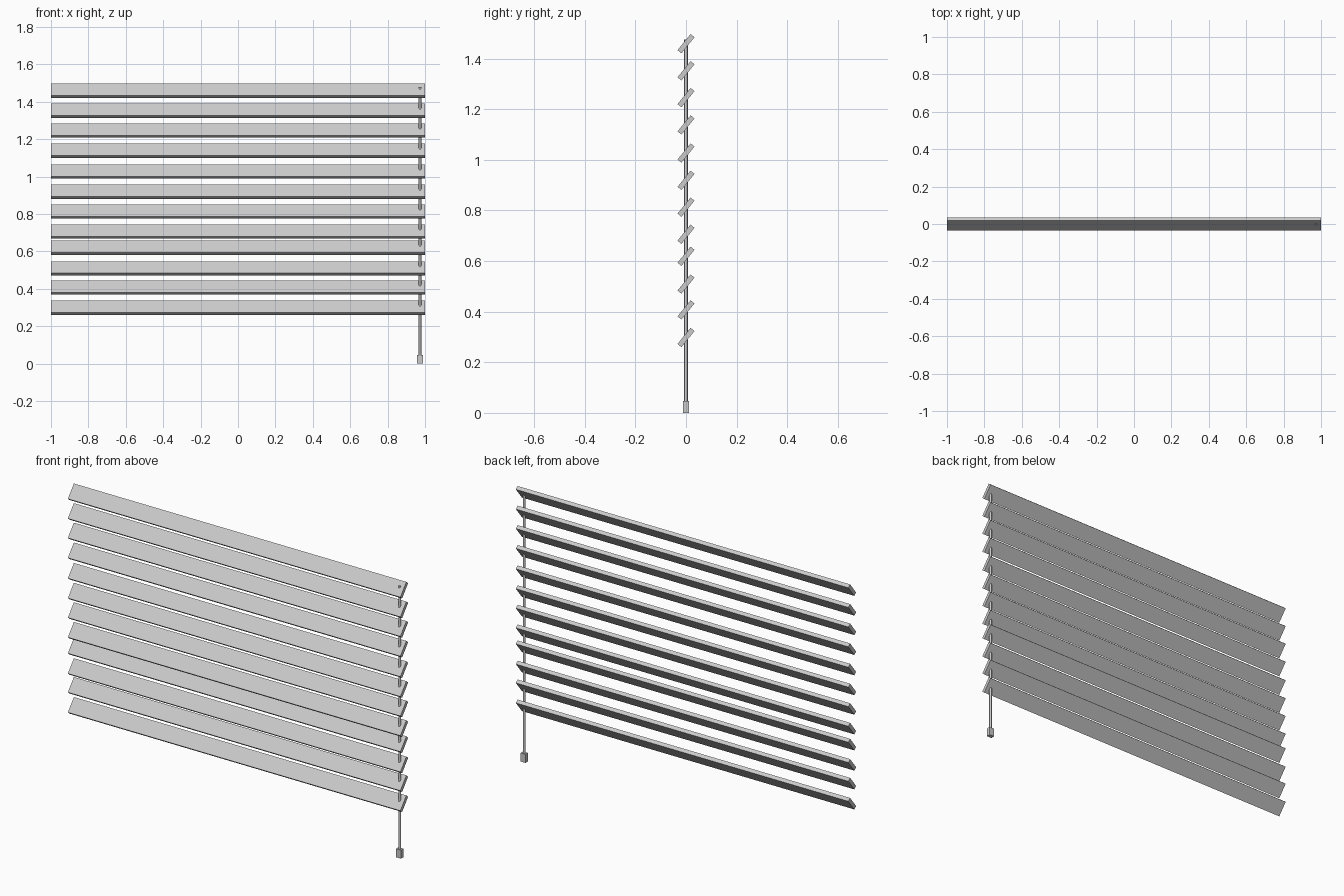
import bpy, math

if "Cube" in bpy.data.objects:
    bpy.data.objects.remove(bpy.data.objects["Cube"])

def box(name, size, loc, tilt=0.0):
    bpy.ops.mesh.primitive_cube_add(size=1, location=loc, rotation=(tilt, 0, 0))
    ob = bpy.context.object
    ob.name = name
    ob.scale = size
    bpy.ops.object.transform_apply(location=False, rotation=True, scale=True)
    return ob

# tilted slats, slightly uneven spacing, top to bottom
SLAT_Z = [1.459, 1.352, 1.246, 1.138, 1.027, 0.919,
          0.813, 0.706, 0.619, 0.509, 0.407, 0.298]
for i, z in enumerate(SLAT_Z):
    box(f"slat_{i + 1}", (2.0, 0.082, 0.02), (0, 0, z), math.radians(51))

# pull cord running through the slats
X = 0.973
bottom, top = 0.03, 1.476
bpy.ops.mesh.primitive_cylinder_add(vertices=12, radius=0.007, depth=top - bottom,
                                    location=(X, 0, (top + bottom) / 2))
bpy.context.object.name = "pull_cord"
bpy.ops.object.shade_smooth_by_angle(angle=math.radians(40))

# cord weight at the bottom
box("cord_weight", (0.03, 0.022, 0.046), (X, 0, 0.023))
